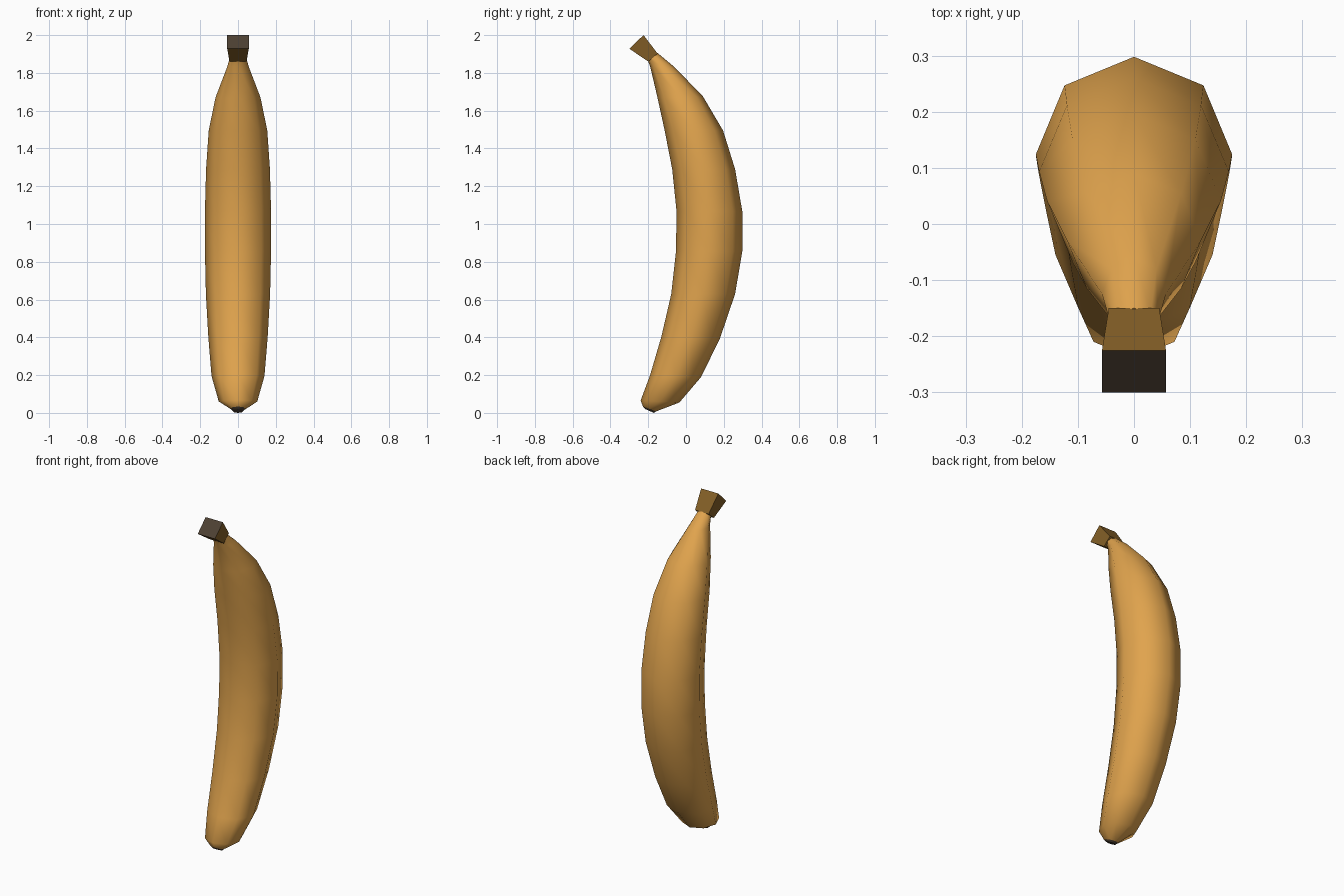
import bpy, bmesh, math

if "Cube" in bpy.data.objects:
    bpy.data.objects.remove(bpy.data.objects["Cube"])


def material(name, rgb):
    m = bpy.data.materials.new(name)
    m.diffuse_color = (*rgb, 1)
    m.use_nodes = True
    m.node_tree.nodes["Principled BSDF"].inputs["Base Color"].default_value = m.diffuse_color
    return m


peel = material("golden peel", (0.75, 0.37, 0.075))
brown = material("olive brown", (0.23, 0.115, 0.02))
dark = material("dark end", (0.075, 0.052, 0.033))


def loft(name, rings, sides, mats, band_mat, start_mat, end_mat, smooth, turn=0.0):
    """Skin rings given as (front y, front z, back y, back z, half width)."""
    bm = bmesh.new()
    grow = 1 / math.cos(turn)
    loops = []
    for fy, fz, by, bz, w in rings:
        loop = []
        for i in range(sides):
            a = turn + i * math.tau / sides
            c, s = math.cos(a) * grow, math.sin(a) * grow
            loop.append(bm.verts.new((w * s, (fy + by) / 2 + c * (by - fy) / 2,
                                      (fz + bz) / 2 + c * (bz - fz) / 2)))
        loops.append(loop)
    for k, (a, b) in enumerate(zip(loops, loops[1:])):
        for i in range(sides):
            j = (i + 1) % sides
            f = bm.faces.new((a[i], a[j], b[j], b[i]))
            f.material_index = band_mat(k)
            f.smooth = smooth
    for loop, m in ((loops[0], start_mat), (loops[-1], end_mat)):
        bm.faces.new(loop).material_index = m
    bmesh.ops.recalc_face_normals(bm, faces=bm.faces)
    me = bpy.data.meshes.new(name)
    bm.to_mesh(me)
    bm.free()
    for m in mats:
        me.materials.append(m)
    ob = bpy.data.objects.new(name, me)
    bpy.context.collection.objects.link(ob)
    return ob


# Curved fruit body with a dark blossom tip at the bottom
body = [
    (-0.215, 0.020, -0.170, 0.000, 0.028),
    (-0.228, 0.034, -0.158, 0.008, 0.040),
    (-0.240, 0.066, -0.035, 0.055, 0.102),
    (-0.190, 0.200, 0.080, 0.190, 0.140),
    (-0.130, 0.405, 0.180, 0.395, 0.157),
    (-0.078, 0.630, 0.260, 0.630, 0.170),
    (-0.053, 0.855, 0.298, 0.855, 0.175),
    (-0.050, 1.067, 0.298, 1.067, 0.175),
    (-0.073, 1.290, 0.260, 1.290, 0.169),
    (-0.113, 1.495, 0.196, 1.495, 0.155),
    (-0.150, 1.665, 0.090, 1.675, 0.119),
    (-0.190, 1.835, -0.060, 1.830, 0.057),
    (-0.203, 1.868, -0.150, 1.905, 0.042),
]
loft("banana_body", body, 8, [peel, dark], lambda k: 1 if k == 0 else 0, 1, 0, True)

# Square stem flaring towards a dark cut end
stem = [
    (-0.200, 1.860, -0.150, 1.902, 0.045),
    (-0.300, 1.928, -0.225, 2.000, 0.057),
]
loft("stem", stem, 4, [brown, dark], lambda k: 0, 0, 1, False, math.pi / 4)
